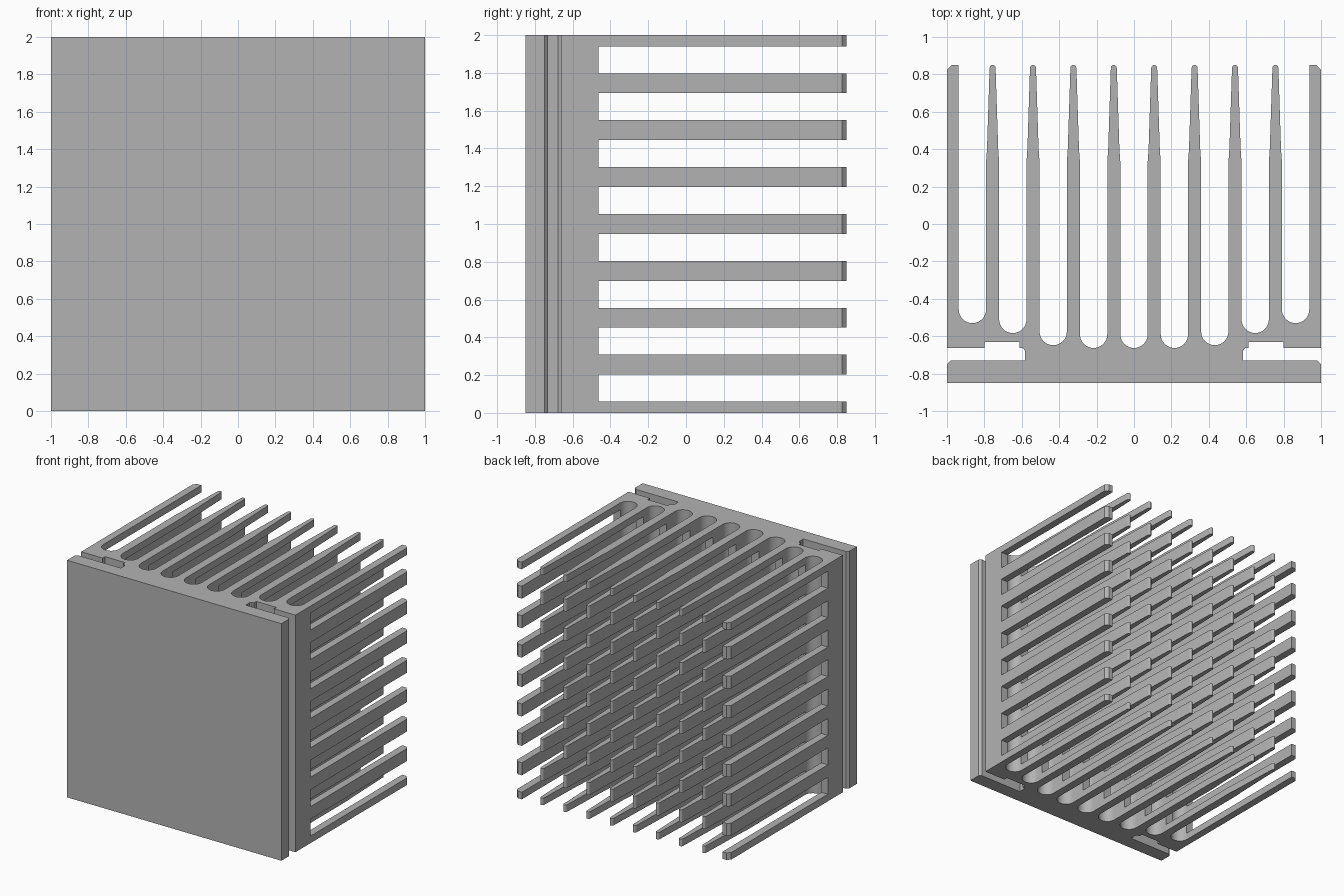
import bpy, bmesh, math

if "Cube" in bpy.data.objects:
    bpy.data.objects.remove(bpy.data.objects["Cube"], do_unlink=True)

PITCH = 0.216      # spacing of the fins
FIN = 0.035        # half thickness of a fin
GAP = 0.073        # half width of a valley between fins
TIP = 0.016        # half thickness at a fin tip
TOP = 0.85
FLOORS = [-0.663, -0.663, -0.648, -0.583, -0.53]   # valley floors, centre outwards


def arc(cx, cy, r, start, end, n):
    steps = [math.radians(start + (end - start) * i / n) for i in range(n + 1)]
    return [(cx + r * math.cos(a), cy + r * math.sin(a)) for a in steps]


def extrude(name, outline, height):
    bm = bmesh.new()
    face = bm.faces.new([bm.verts.new((x, y, 0)) for x, y in outline])
    new = bmesh.ops.extrude_face_region(bm, geom=[face])["geom"]
    bmesh.ops.translate(bm, vec=(0, 0, height),
                        verts=[v for v in new if isinstance(v, bmesh.types.BMVert)])
    bmesh.ops.recalc_face_normals(bm, faces=bm.faces)
    mesh = bpy.data.meshes.new(name)
    bm.to_mesh(mesh)
    bm.free()
    obj = bpy.data.objects.new(name, mesh)
    bpy.context.collection.objects.link(obj)
    return obj


# Right half of the section: base plate, stepped side groove, outer wall
half = [(1, -0.85), (1, -0.75), (0.98, -0.73), (0.583, -0.73),
        (0.583, -0.678), (0.595, -0.662), (0.612, -0.662), (0.612, -0.63),
        (0.80, -0.63), (0.80, -0.662), (1, -0.662),
        (1, 0.825), (0.975, TOP), (0.937, TOP)]

# Valleys and tapered fins, from the outer wall to the centre
for i in range(4, 0, -1):
    half += arc(i * PITCH, FLOORS[i] + GAP, GAP, 0, -180, 16)
    c = (i - 0.5) * PITCH
    half += [(c + FIN, 0.33), (c + 0.03, 0.40)]
    half += arc(c, TOP - TIP, TIP, 0, 180, 8)
    half += [(c - 0.03, 0.40), (c - FIN, 0.33)]
half += arc(0, FLOORS[0] + GAP, GAP, 0, -90, 8)

mirrored = [(-x, y) for x, y in reversed(half[:-1])]
heat_sink = extrude("finned_heat_sink", half + mirrored, 2)

# Cross slots that divide the fins into rows of bars
slots = extrude("slot_cutter", [(-1.2, -0.463), (1.2, -0.463), (1.2, 1), (-1.2, 1)], 0.143)
slots.location.z = 0.0595
slots.hide_render = True
array = slots.modifiers.new("rows", "ARRAY")
array.count = 8
array.use_relative_offset = False
array.use_constant_offset = True
array.constant_offset_displace = (0, 0, 0.2483)

cut = heat_sink.modifiers.new("cross_slots", "BOOLEAN")
cut.operation = "DIFFERENCE"
cut.solver = "EXACT"
cut.object = slots
bpy.ops.object.select_all(action="DESELECT")
heat_sink.select_set(True)
bpy.context.view_layer.objects.active = heat_sink
bpy.ops.object.modifier_apply(modifier=cut.name)
bpy.data.objects.remove(slots, do_unlink=True)

# Plain grey metal
grey = bpy.data.materials.new("grey_metal")
grey.use_nodes = True
colour = (0.45, 0.45, 0.45, 1)
grey.diffuse_color = colour
grey.node_tree.nodes["Principled BSDF"].inputs["Base Color"].default_value = colour
heat_sink.data.materials.clear()
heat_sink.data.materials.append(grey)
bpy.ops.object.shade_smooth_by_angle(angle=math.radians(30))
